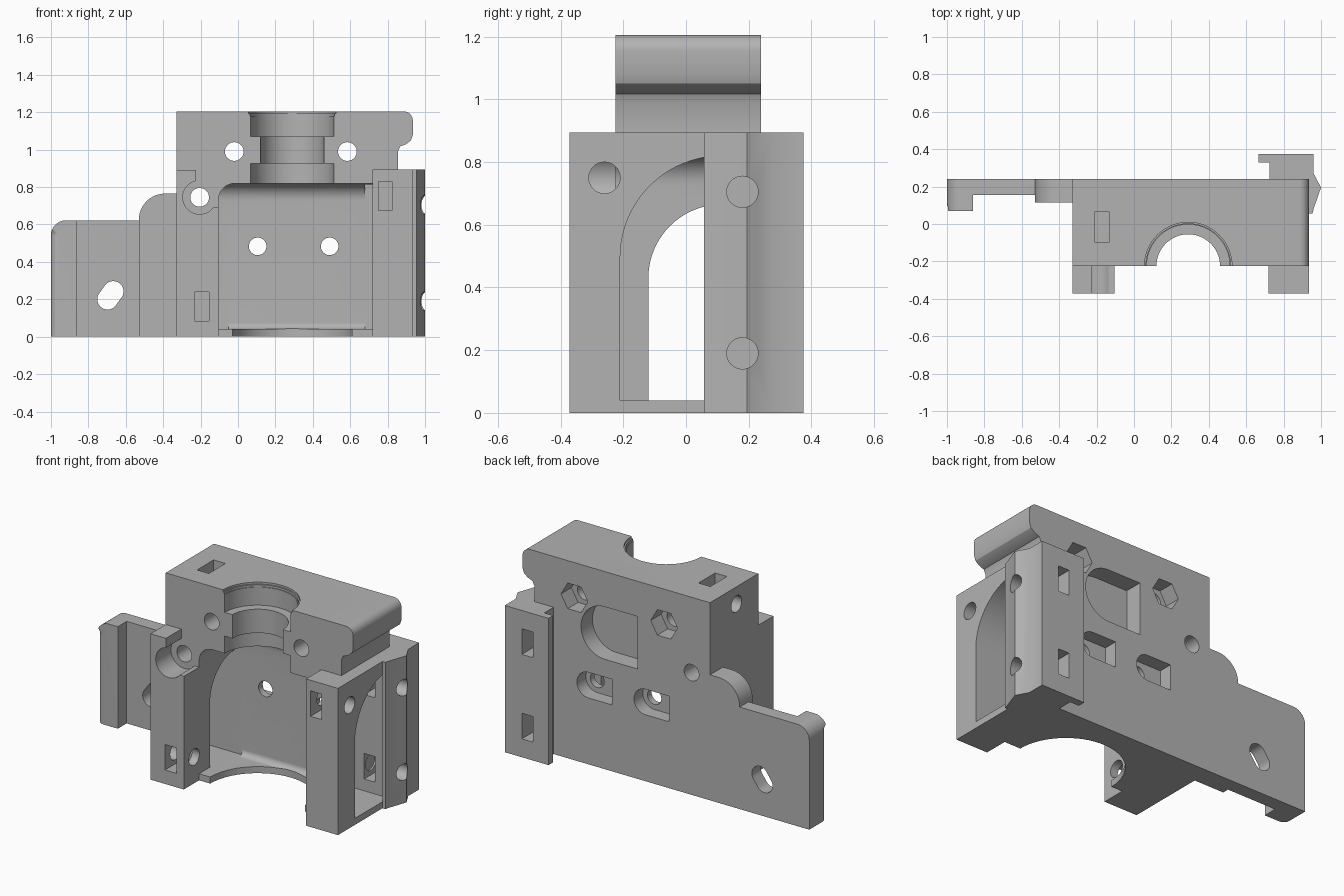
import bpy, bmesh
from math import sin, cos, radians

cube = bpy.data.objects.get("Cube")
if cube:
    bpy.data.objects.remove(cube)

grey = bpy.data.materials.new("plain_grey")
grey.use_nodes = True
COLOUR = (0.45, 0.45, 0.45, 1)
grey.diffuse_color = COLOUR
grey.node_tree.nodes["Principled BSDF"].inputs["Base Color"].default_value = COLOUR


def arc(cx, cy, r, a0, a1, n=16):
    angles = [radians(a0 + (a1 - a0) * i / n) for i in range(n + 1)]
    return [(cx + r * cos(a), cy + r * sin(a)) for a in angles]


def circle(cx, cy, r, n=32):
    return arc(cx, cy, r, 0, 360 - 360 / n, n - 1)


def rect(u0, u1, v0, v1):
    return [(u0, v0), (u1, v0), (u1, v1), (u0, v1)]


def prism(name, pts, axis, lo, hi, rounds=()):
    """Extrude a 2D outline along an axis, then round the edges picked by each test."""
    place = {"x": lambda u, v, w: (w, u, v),
             "y": lambda u, v, w: (u, w, v),
             "z": lambda u, v, w: (u, v, w)}[axis]
    bm = bmesh.new()
    ends = [[bm.verts.new(place(u, v, w)) for u, v in pts] for w in (lo, hi)]
    bm.faces.new(ends[0])
    bm.faces.new(ends[1])
    for i in range(len(pts)):
        j = (i + 1) % len(pts)
        bm.faces.new((ends[0][i], ends[0][j], ends[1][j], ends[1][i]))
    bmesh.ops.recalc_face_normals(bm, faces=bm.faces)
    for test, size in rounds:
        edges = [e for e in bm.edges if all(test(v.co) for v in e.verts)]
        bmesh.ops.bevel(bm, geom=edges, offset=size, segments=8, profile=0.5, affect="EDGES")
    mesh = bpy.data.meshes.new(name)
    bm.to_mesh(mesh)
    bm.free()
    ob = bpy.data.objects.new(name, mesh)
    bpy.context.collection.objects.link(ob)
    return ob


BACK, FRONT, COLUMN = 0.24, -0.225, -0.372

# Main block with an undercut nose at its upper right
block_side = ([(-0.33, 0), (0.935, 0), (0.935, 0.895), (0.855, 0.895), (0.855, 0.99),
               (0.867, 1.017), (0.9, 1.03), (0.925, 1.05), (0.935, 1.08)]
              + arc(0.885, 1.155, 0.05, 0, 90, 8) + [(-0.33, 1.205)])
housing = prism("housing", block_side, "y", FRONT, BACK)

# Front columns
left_side = ([(-0.33, 0), (-0.105, 0), (-0.105, 0.69), (-0.133, 0.69)]
             + arc(-0.205, 0.745, 0.09, -38, -258, 24)
             + [(-0.225, 0.833), (-0.225, 0.89), (-0.33, 0.89)])
left_column = prism("left_column", left_side, "y", COLUMN, FRONT + 0.001)
right_column = prism("right_column", rect(0.72, 0.935, 0, 0.895), "y", COLUMN, FRONT + 0.001)

# Side wing: thin plate, thick shoulder, outer lip
plate_side = [(-0.32, 0), (-0.32, 0.622), (-0.92, 0.622)] + arc(-0.92, 0.542, 0.08, 90, 180, 10) + [(-1, 0)]
wing_plate = prism("wing_plate", plate_side, "y", 0.155, BACK)
shoulder_side = [(-0.32, 0), (-0.32, 0.765), (-0.39, 0.765)] + arc(-0.39, 0.625, 0.14, 90, 180) + [(-0.53, 0)]
wing_shoulder = prism("wing_shoulder", shoulder_side, "y", 0.115, BACK)
lip_side = [(-0.86, 0), (-0.86, 0.622), (-0.92, 0.622)] + arc(-0.92, 0.542, 0.08, 90, 180, 10) + [(-1, 0)]
wing_lip = prism("wing_lip", lip_side, "y", 0.07, 0.16,
                 [(lambda c: c.y < 0.08 and c.x < -0.995, 0.04)])

# Right rear rail with a pointed ridge and a hooked edge
rail_plan = [(0.92, 0.057), (0.955, 0.057), (0.96, 0.08), (1, 0.195), (0.96, 0.27), (0.96, 0.375),
             (0.665, 0.375), (0.665, 0.33), (0.725, 0.33), (0.725, 0.2), (0.92, 0.2)]
rail = prism("rail", rail_plan, "z", 0, 0.895)

added = [left_column, right_column, wing_plate, wing_shoulder, wing_lip, rail]
cutters = []


def cut(*args):
    cutters.append(prism("cutter", *args))


# Main cavity, open to the front, with rounded inner corners
cut(rect(-0.105, 0.72, 0.04, 0.82), "y", -0.5, 0.115,
    [(lambda c: c.z > 0.8 and (c.y > 0.1 or c.x < -0.1), 0.09),
     (lambda c: c.z < 0.05 and c.y > 0.1, 0.035)])


# Arched openings through both side walls
def arch(y0, spring, r, x0, x1):
    cut([(0.115, 0.04), (0.115, spring + r)] + arc(0.115, spring, r, 90, 180, 20) + [(y0, 0.04)], "x", x0, x1)


arch(-0.12, 0.43, 0.235, -0.4, -0.05)
arch(-0.21, 0.495, 0.325, 0.68, 0.936)

# Floor recess and stepped upright bore with a flared mouth
BORE = (0.29, FRONT)
cut(circle(*BORE, 0.32, 64), "z", -0.1, 0.1)
for r, z0, z1 in ((0.222, 0.8, 0.925), (0.17, 0.9, 1.1), (0.222, 1.07, 1.25)):
    cut(circle(*BORE, r, 64), "z", z0, z1)
for r, z0 in ((0.226, 1.18), (0.234, 1.193)):
    cut(circle(*BORE, r, 64), "z", z0, 1.25)

# Upper bolt holes with hexagonal nut pockets
for x in (-0.02, 0.585):
    cut(circle(x, 0.99, 0.05), "y", -0.5, 0.5)
    cut(circle(x, 0.99, 0.09, 6), "y", 0.14, 0.5)

# Lower bolt holes with slotted rear pockets
for x in (0.105, 0.49):
    cut(circle(x, 0.483, 0.047), "y", -0.5, 0.5)
    cut([(x - 0.16, 0.405), (x, 0.405)] + arc(x, 0.483, 0.078, -90, 90) + [(x - 0.16, 0.561)], "y", 0.155, 0.5)

# Large rear window pocket
cut([(0.16, 0.67), (0.38, 0.67)] + arc(0.38, 0.83, 0.16, -90, 90, 24) + [(0.16, 0.99)], "y", 0.13, 0.5)

# Corner bolt hole and slanted wing slot
cut(circle(-0.205, 0.745, 0.05), "y", -0.5, 0.5)
cut(arc(-0.667, 0.242, 0.055, -30, 150) + arc(-0.697, 0.2, 0.055, 150, 330), "y", -0.5, 0.5)

# Side screw holes, each meeting a nut slot
for y, z, x0, x1 in ((-0.26, 0.75, 0.7, 1.1), (-0.272, 0.16, -0.5, -0.08),
                     (0.18, 0.705, 0.76, 1.1), (0.18, 0.19, 0.76, 1.1), (-0.015, 1.1, -0.5, -0.1)):
    cut(circle(y, z, 0.05), "x", x0, x1)
cut(rect(0.75, 0.823, 0.675, 0.83), "y", -0.5, -0.19)
cut(rect(-0.232, -0.155, 0.085, 0.24), "y", -0.5, -0.19)
for z in (0.705, 0.19):
    cut(rect(0.77, 0.845, z - 0.078, z + 0.078), "y", 0.09, 0.5)
cut(rect(-0.21, -0.13, -0.095, 0.065), "z", 1.02, 1.3)

# Join the added parts, then cut everything out
for ob, operation in [(o, "UNION") for o in added] + [(o, "DIFFERENCE") for o in cutters]:
    mod = housing.modifiers.new("shape", "BOOLEAN")
    mod.operation = operation
    mod.solver = "EXACT"
    mod.object = ob
    ob.hide_render = True
graph = bpy.context.evaluated_depsgraph_get()
housing.data = bpy.data.meshes.new_from_object(housing.evaluated_get(graph))
housing.modifiers.clear()
for ob in added + cutters:
    bpy.data.objects.remove(ob)

housing.data.materials.clear()
housing.data.materials.append(grey)
bpy.ops.object.select_all(action="DESELECT")
housing.select_set(True)
bpy.context.view_layer.objects.active = housing
bpy.ops.object.shade_smooth_by_angle(angle=radians(30))
